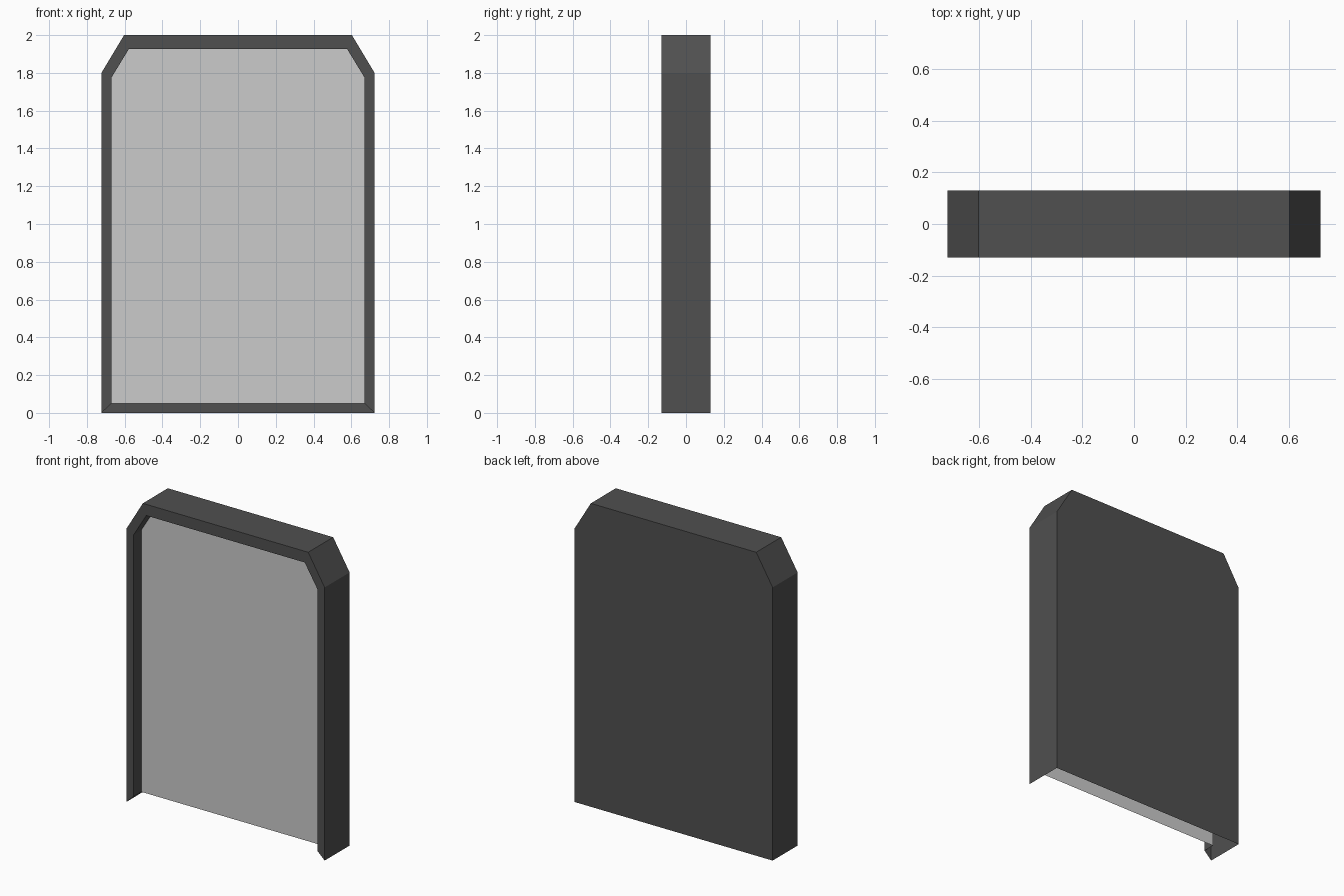
import bpy, bmesh

if "Cube" in bpy.data.objects:
    bpy.data.objects.remove(bpy.data.objects["Cube"])


def chain(half_w, bottom, shoulder, half_top, top, y):
    """Outline from bottom right, over the clipped corners, to bottom left."""
    right = [(half_w, bottom), (half_w, shoulder), (half_top, top)]
    left = [(-x, z) for x, z in reversed(right)]
    return [(x, y, z) for x, z in right + left]


def grey(name, value):
    mat = bpy.data.materials.new(name)
    mat.diffuse_color = (value, value, value, 1)
    mat.use_nodes = True
    mat.node_tree.nodes["Principled BSDF"].inputs["Base Color"].default_value = mat.diffuse_color
    return mat


def make_object(name, bm, mat=None):
    mesh = bpy.data.meshes.new(name)
    bm.to_mesh(mesh)
    bm.free()
    obj = bpy.data.objects.new(name, mesh)
    bpy.context.collection.objects.link(obj)
    if mat:
        mesh.materials.append(mat)
    return obj


DEPTH = 0.13      # half thickness of the casing
RECESS = -0.05    # plane of the inset panel
outer = (0.723, 0.0, 1.8, 0.603, 2.0)
inner = (0.67, 0.05, 1.775, 0.578, 1.926)

# Casing: outer walls, front rim and reveal, all open along the bottom
bm = bmesh.new()
rows = [[bm.verts.new(p) for p in chain(*dims, y)]
        for dims, y in ((outer, DEPTH), (outer, -DEPTH), (inner, -DEPTH), (inner, RECESS))]
for a, b in zip(rows, rows[1:]):
    for i in range(len(a) - 1):
        bm.faces.new((a[i], a[i + 1], b[i + 1], b[i]))
# Back of the casing
bm.faces.new(rows[0][::-1])
make_object("casing", bm, grey("dark_grey", 0.08))

# Recessed pale panel
bm = bmesh.new()
bm.faces.new([bm.verts.new(p) for p in chain(*inner, RECESS)])
make_object("panel", bm)
